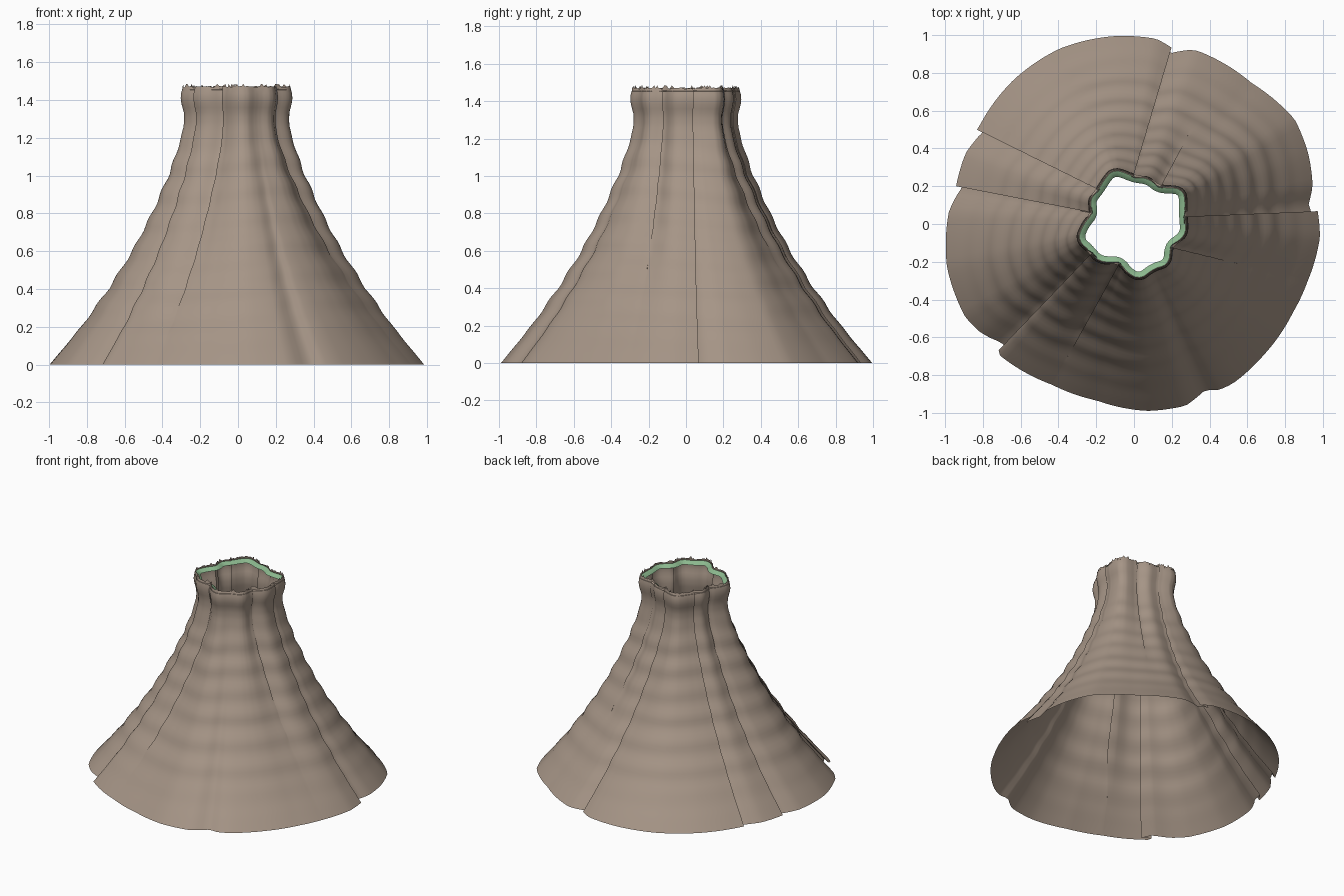
import bpy, math, random
from mathutils import Vector

if "Cube" in bpy.data.objects:
    bpy.data.objects.remove(bpy.data.objects["Cube"])

random.seed(4)

# Hem and waist outlines, as (angle in degrees, radius)
HEM = [(-167, 1.016), (-151, 1.02), (-141, .981), (-138, .965), (-136, .995), (-117, .955),
       (-102, .955), (-86, .992), (-74, 1.0), (-66.6, .955), (-63, .988), (-58, .993),
       (-45, .976), (-29, .963), (-18, .968), (-4, .987), (4, .975), (6, .95), (22, .995),
       (33, 1.015), (50, .972), (72, .977), (78, .955), (83, .987), (96, 1.0), (113, 1.008),
       (130, .994), (147, .97), (159, .966), (168, .963), (176, .982)]
WAIST = [(-165, .32), (-148, .285), (-135, .285), (-111, .225), (-97, .275), (-84, .305),
         (-67, .27), (-49, .29), (-31, .235), (-12, .29), (0, .285), (12, .285), (35, .33),
         (55, .245), (72, .262), (90, .26), (111, .32), (134, .275), (154, .275), (165, .235)]
# Pleats: hem angle, waist angle, lip side (0 = soft valley), height where it starts
PLEATS = [(-137, -145, 1, 0), (-117, -111, 1, .15), (-65, -67, 0, 0), (-18, -31, -1, .45),
          (4, 8, -1, 0), (60, 55, -1, .5), (78, 90, 1, 0), (149, 137, -1, 0), (168, 165, -1, 0)]
# Silhouette: height, radius
PROFILE = [(0, .98), (.2, .825), (.4, .69), (.6, .57), (.8, .47), (1, .385), (1.1, .35),
           (1.2, .32), (1.27, .303), (1.33, .303), (1.38, .318), (1.42, .323), (1.45, .316), (1.48, .305)]


def lookup(table, x):
    for (a, va), (b, vb) in zip(table, table[1:]):
        if a <= x <= b:
            return va + (vb - va) * (x - a) / (b - a)
    return table[0][1] if x < table[0][0] else table[-1][1]


def wrap(table, value_step=0):
    return ([(a - 360, v - value_step) for a, v in table] + table
            + [(a + 360, v + value_step) for a, v in table])


def smooth(x):
    x = min(max(x, 0), 1)
    return x * x * (3 - 2 * x)


hem, waist = wrap(HEM), wrap(WAIST)
turn = wrap([(p[0], p[1]) for p in PLEATS], 360)


def polar(a, r):
    return Vector((r * math.cos(math.radians(a)), r * math.sin(math.radians(a))))


def point(a, z, tuck=0):
    R = lookup(PROFILE, z)
    k = min(max((.98 - R) / .66, 0), 1)
    t = lookup(turn, a)
    low = polar(a, lookup(hem, a) - tuck)
    # soften the waist scallops slightly
    wr = sum(lookup(waist, t + d) for d in (-5, 0, 5)) / 3
    top = polar(t, wr - tuck * .35)
    p = low.lerp(top, k)
    if R < .32:
        p *= R / .32
    ripple = .005 * math.sin(z * 42 + math.sin(math.radians(a * 2))) * smooth(z * 3) * smooth((1.3 - z) * 4)
    return p * (1 + ripple / max(R, .3))


# Columns: (hem angle, fold shift, tuck depth, start height)
columns = []
W, D = 4.5, .03
for i in range(180):
    a = -180 + 2 * i + .5
    tuck, start = 0, 0
    for c, _, side, s in PLEATS:
        gap = (a - c) * -side
        if side and 0 < gap < 8:
            tuck, start = D * (1 - gap / 8), s
    if all(abs(a - p[0]) > .9 or p[2] == 0 for p in PLEATS):
        columns.append((a, 0, tuck, start))
for c, _, side, s in PLEATS:
    if side:
        fold = [(c, 0, 0, s), (c - side * .3, side * W, D, s), (c - side * .6, 0, D, s)]
        columns += fold
columns.sort(key=lambda col: col[0])


def make(name, verts, faces, mat):
    me = bpy.data.meshes.new(name)
    me.from_pydata(verts, [], faces)
    me.materials.append(mat)
    ob = bpy.data.objects.new(name, me)
    bpy.context.collection.objects.link(ob)
    bpy.ops.object.select_all(action='DESELECT')
    ob.select_set(True)
    bpy.context.view_layer.objects.active = ob
    bpy.ops.object.shade_smooth_by_angle(angle=math.radians(40))
    return ob


def grid_faces(rows, n):
    return [(r * n + i, r * n + (i + 1) % n, (r + 1) * n + (i + 1) % n, (r + 1) * n + i)
            for r in range(rows - 1) for i in range(n)]


def material(name, rgb):
    m = bpy.data.materials.new(name)
    m.diffuse_color = (*rgb, 1)
    m.use_nodes = True
    m.node_tree.nodes["Principled BSDF"].inputs["Base Color"].default_value = m.diffuse_color
    return m


cloth = material("taupe cloth", (.38, .30, .24))
trim = material("soft green", (.26, .48, .27))

# Pleated skirt with a ragged upper edge
heights = [1.46 * i / 58 for i in range(59)] + [1.47]
verts = []
for j, z in enumerate(heights):
    for a, shift, tuck, start in columns:
        s = 1 if start == 0 else smooth((z - start) / .4)
        p = point(a + shift * s, z, tuck * s)
        h = z + (random.choice((-.004, 0, 0, .004, .014)) if j == len(heights) - 1 else 0)
        verts.append((p.x, p.y, h))
make("skirt", verts, grid_faces(len(heights), len(columns)), cloth)

# Green lining strip just inside the waist edge, and its cloth underside
def band(name, rings, mat):
    vs, n = [], 240
    for inset, z in rings:
        for i in range(n):
            a = -180 + 360 * i / n
            p = point(a, 1.45)
            tangent = point(a + 2, 1.45) - point(a - 2, 1.45)
            inward = Vector((-tangent.y, tangent.x)).normalized()
            p += inward * inset
            vs.append((p.x, p.y, z))
    make(name, vs, grid_faces(len(rings), n), mat)


band("waist_trim", [(.010, 1.458), (.025, 1.452), (.040, 1.437)], trim)
band("waist_edge", [(-.001, 1.452), (.010, 1.458)], cloth)
